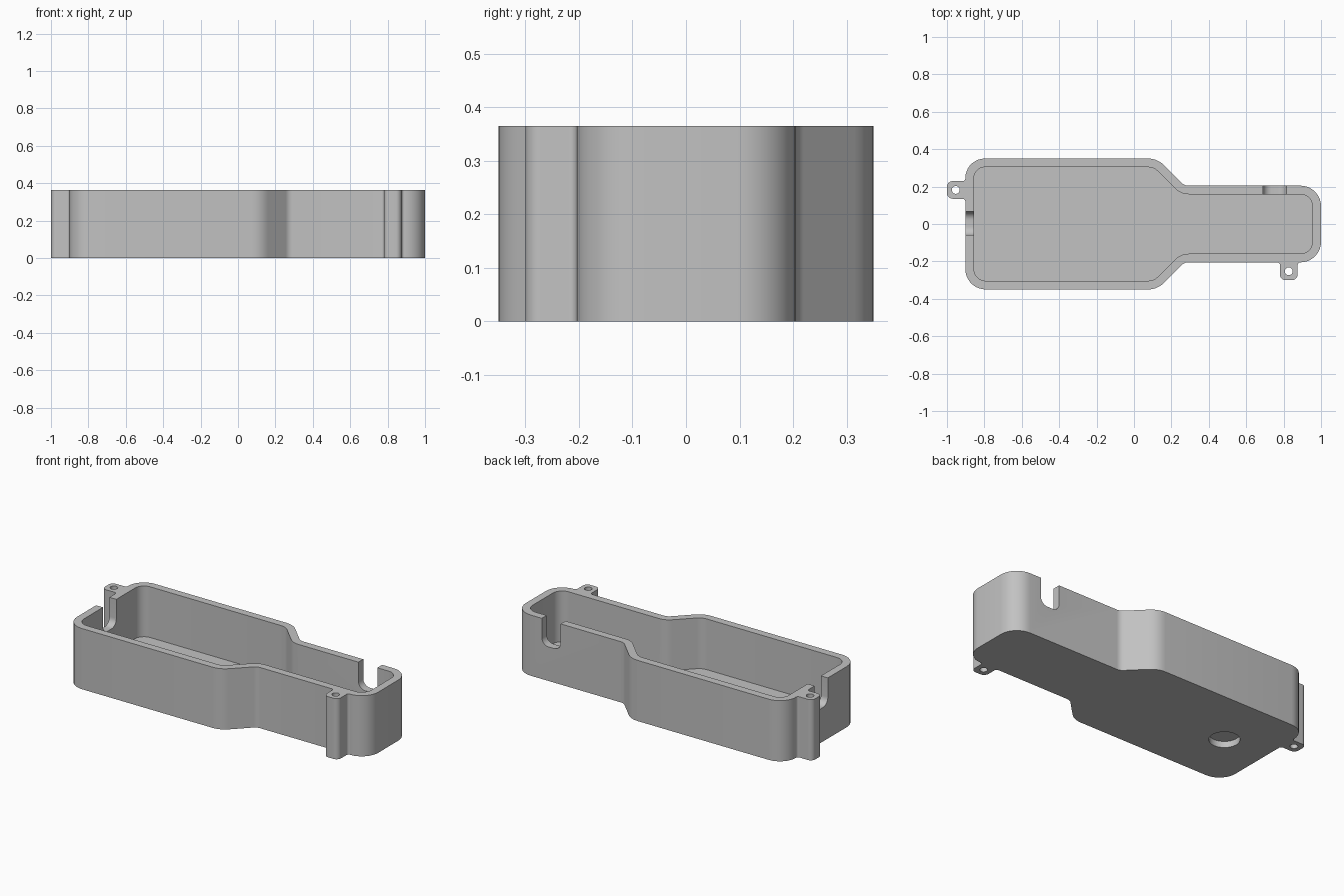
import bpy, bmesh, math
from mathutils import Vector, Matrix

cube = bpy.data.objects.get("Cube")
if cube:
    bpy.data.objects.remove(cube)

HEIGHT, WALL, FLOOR = 0.365, 0.046, 0.06
SLOT_BOTTOM = 0.205

plastic = bpy.data.materials.new("light_grey_plastic")
plastic.use_nodes = True
plastic.diffuse_color = (0.54, 0.54, 0.54, 1)
plastic.node_tree.nodes["Principled BSDF"].inputs["Base Color"].default_value = (0.54, 0.54, 0.54, 1)


def rounded(corners):
    """Turn (x, y, radius) corners into a filleted closed outline."""
    pts = []
    n = len(corners)
    for i, (x, y, r) in enumerate(corners):
        p = Vector((x, y))
        if r == 0:
            pts.append(p)
            continue
        a = (Vector(corners[i - 1][:2]) - p).normalized()
        b = (Vector(corners[(i + 1) % n][:2]) - p).normalized()
        half = a.angle(b) / 2
        centre = p + (a + b).normalized() * (r / math.sin(half))
        start = p + a * (r / math.tan(half)) - centre
        end = p + b * (r / math.tan(half)) - centre
        turn = math.atan2(start.x * end.y - start.y * end.x, start.dot(end))
        steps = max(3, round(abs(turn) / math.radians(10)))
        for k in range(steps + 1):
            pts.append(centre + Matrix.Rotation(turn * k / steps, 2) @ start)
    return pts


def prism(name, outline, low, high, place=Matrix()):
    """Extrude an outline along local z, then place it."""
    bm = bmesh.new()
    face = bm.faces.new([bm.verts.new((p.x, p.y, low)) for p in outline])
    ext = bmesh.ops.extrude_face_region(bm, geom=[face])
    top = [v for v in ext["geom"] if isinstance(v, bmesh.types.BMVert)]
    bmesh.ops.translate(bm, vec=(0, 0, high - low), verts=top)
    bmesh.ops.recalc_face_normals(bm, faces=bm.faces)
    bm.transform(place)
    mesh = bpy.data.meshes.new(name)
    bm.to_mesh(mesh)
    bm.free()
    mesh.materials.append(plastic)
    obj = bpy.data.objects.new(name, mesh)
    bpy.context.collection.objects.link(obj)
    return obj


def circle(x, y, r, n=32):
    return [Vector((x + r * math.cos(math.tau * k / n), y + r * math.sin(math.tau * k / n)))
            for k in range(n)]


def cut(target, cutter):
    cutter.hide_render = True
    mod = target.modifiers.new("cut", "BOOLEAN")
    mod.operation = "DIFFERENCE"
    mod.solver = "EXACT"
    mod.object = cutter
    bpy.context.view_layer.objects.active = target
    bpy.ops.object.modifier_apply(modifier=mod.name)
    bpy.data.objects.remove(cutter)


def body(inset, end_tab=(), side_tab=()):
    """Bottle-shaped plan, counter-clockwise from the wide end."""
    d, s = inset, 0.414 * inset
    wide, narrow, r = 0.35 - d, 0.205 - d, 0.11 - d
    neck, throat = 0.12 - d, 0.05 + d
    return rounded([
        (-0.902 + d, -wide, r), (0.125 - s, -wide, neck), (0.27 - s, -narrow, throat),
        *side_tab,
        (1 - d, -narrow, r), (1 - d, narrow, r),
        (0.27 - s, narrow, throat), (0.125 - s, wide, neck), (-0.902 + d, wide, r - 0.005),
        *end_tab])


# Case with its two screw lugs
end_lug = [(-0.902, 0.229, 0.015), (-1, 0.229, 0.03), (-1, 0.135, 0.03), (-0.902, 0.135, 0.015)]
side_lug = [(0.78, -0.205, 0.014), (0.78, -0.30, 0.03), (0.875, -0.30, 0.03), (0.875, -0.205, 0.014)]
case = prism("open_case", body(0, end_lug, side_lug), 0, HEIGHT)

# Hollow interior
cut(case, prism("cavity_cutter", body(WALL), FLOOR, HEIGHT + 0.1))

# Screw holes through the lugs
for x, y in ((-0.953, 0.182), (0.8275, -0.253)):
    cut(case, prism("screw_hole_cutter", circle(x, y, 0.021), -0.1, HEIGHT + 0.1))

# Blind round recess under the wide end
cut(case, prism("recess_cutter", circle(-0.625, 0, 0.083, 48), -0.1, 0.037))

# Cable slots with rounded bottoms, in the wide end and the back of the neck
slot = rounded([(-0.063, SLOT_BOTTOM, 0.045), (0.063, SLOT_BOTTOM, 0.045),
                (0.063, HEIGHT + 0.1, 0), (-0.063, HEIGHT + 0.1, 0)])
upright = Matrix.Rotation(math.pi / 2, 4, "X")
for x, y, turn in ((-0.88, 0.003, math.pi / 2), (0.753, 0.183, 0)):
    place = Matrix.Translation((x, y, 0)) @ Matrix.Rotation(turn, 4, "Z") @ upright
    cut(case, prism("slot_cutter", slot, -0.05, 0.05, place))

# Smooth the rounded walls, keep the rims crisp
bpy.ops.object.select_all(action="DESELECT")
case.select_set(True)
bpy.context.view_layer.objects.active = case
bpy.ops.object.shade_smooth_by_angle(angle=math.radians(30))
